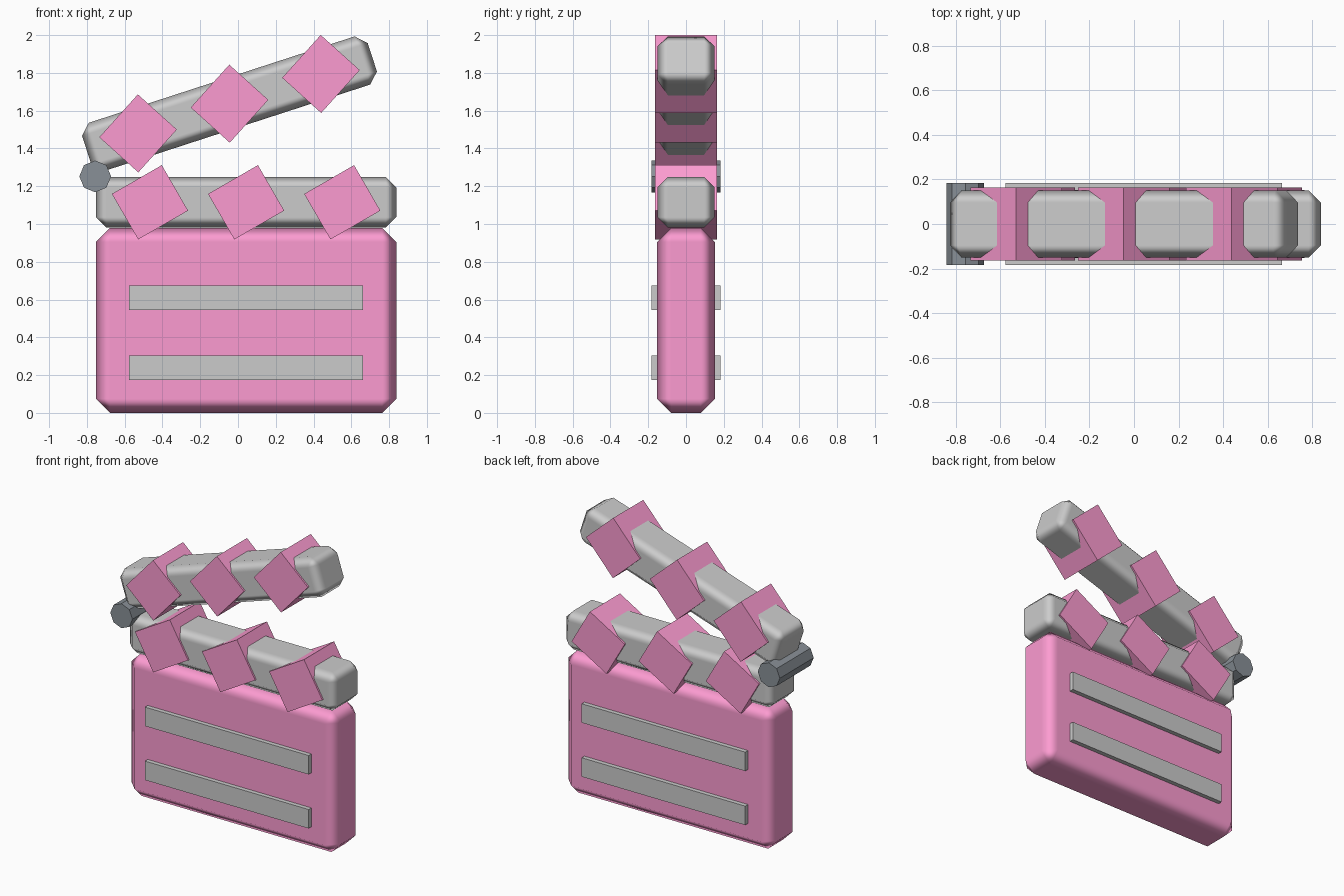
import bpy
from math import radians, cos, sin

if "Cube" in bpy.data.objects:
    bpy.data.objects.remove(bpy.data.objects["Cube"])


def material(name, color):
    m = bpy.data.materials.new(name)
    m.diffuse_color = (*color, 1)
    m.use_nodes = True
    m.node_tree.nodes["Principled BSDF"].inputs["Base Color"].default_value = m.diffuse_color
    return m


PINK = material("pink", (0.98, 0.33, 0.64))
DARK = material("dark", (0.25, 0.28, 0.31))


def box(name, center, size, tilt=0, bevel=0, mat=None):
    """Box tilted counter-clockwise as seen from the front, optionally chamfered."""
    bpy.ops.mesh.primitive_cube_add(size=1, location=center, rotation=(0, -radians(tilt), 0))
    o = bpy.context.object
    o.name = name
    o.scale = size
    bpy.ops.object.transform_apply(location=False, rotation=False, scale=True)
    if bevel:
        bpy.ops.object.shade_smooth()
        b = o.modifiers.new("Bevel", "BEVEL")
        b.width = bevel
        b.segments = 1
        b.harden_normals = True
    if mat:
        o.data.materials.append(mat)
    return o


# Slate board with two writing strips showing on both faces
CX = 0.043
box("board", (CX, 0, 0.49), (1.59, 0.306, 0.98), bevel=0.075, mat=PINK)
for i, z in enumerate((0.24, 0.61)):
    box(f"writing_strip_{i + 1}", (CX, 0, z), (1.24, 0.366, 0.13))

# Lower fixed bar and upper raised bar, each with three slanted stripe blocks
bars = (("lower", CX, 1.115, 0), ("upper", -0.045, 1.637, 18))
for name, x, z, tilt in bars:
    box(f"{name}_bar", (x, 0, z), (1.59, 0.302, 0.268), tilt, 0.055)
    for i in (-1, 0, 1):
        d = 0.509 * i
        pos = (x + d * cos(radians(tilt)), 0, z + d * sin(radians(tilt)))
        box(f"{name}_stripe_{i + 2}", pos, (0.305, 0.326, 0.278), tilt + 30, mat=PINK)

# Hinge pin
bpy.ops.mesh.primitive_cylinder_add(vertices=8, radius=0.084, depth=0.366,
                                    location=(-0.756, 0, 1.252), rotation=(radians(90), 0, 0))
hinge = bpy.context.object
hinge.name = "hinge_pin"
hinge.data.materials.append(DARK)
